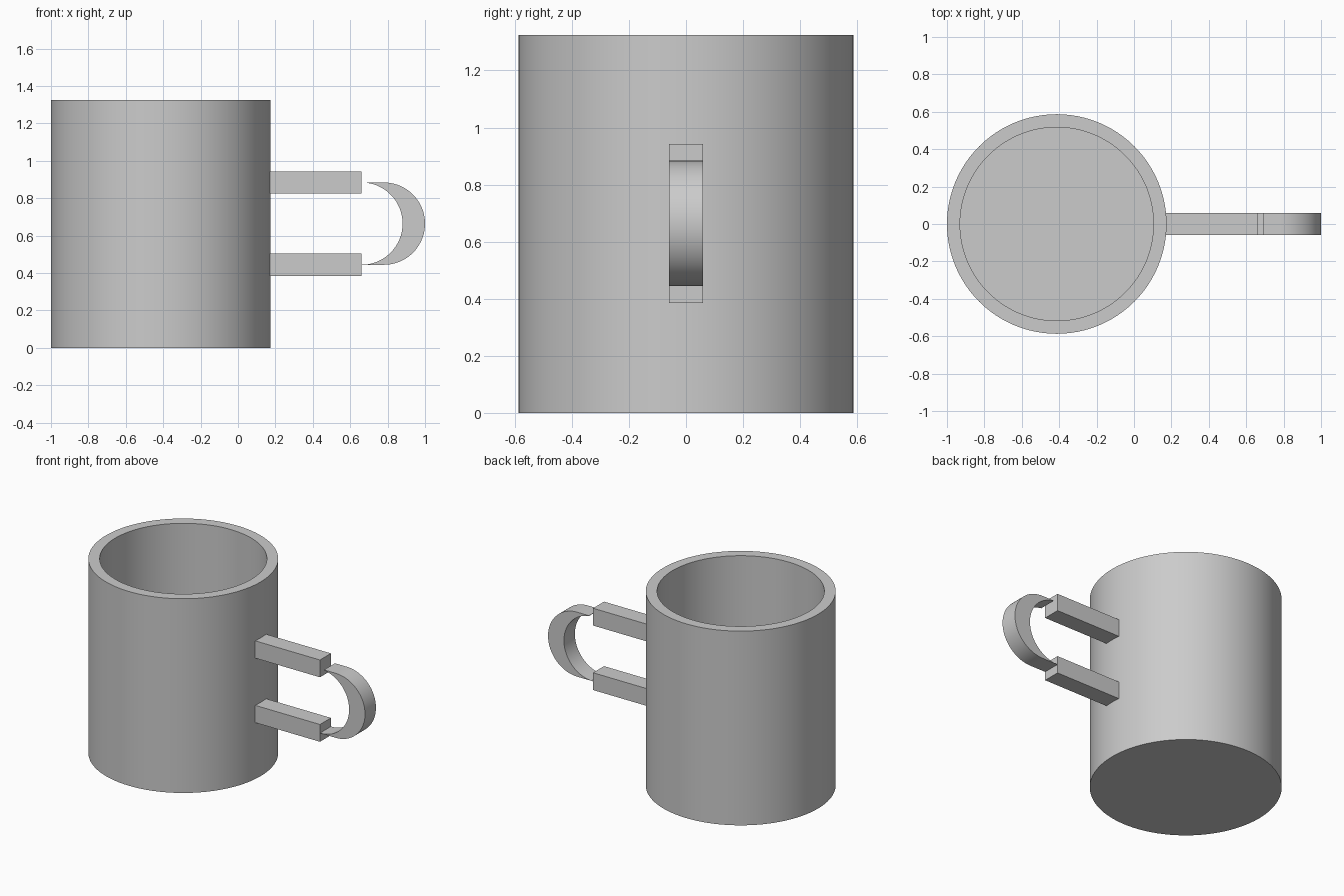
import bpy, bmesh
from math import sin, cos, pi, radians

old = bpy.data.objects.get("Cube")
if old:
    bpy.data.objects.remove(old, do_unlink=True)

CUP_X, OUTER_R, INNER_R, HEIGHT, FLOOR = -0.413, 0.587, 0.517, 1.325, 0.07
HALF_W = 0.059          # half the handle width
MID_Z = 0.664           # handle centre height
BAR_END, BEND_X, BEND_R = 0.66, 0.78, 0.22

grey = bpy.data.materials.new("plain grey")
grey.use_nodes = True
GREY = (0.6, 0.6, 0.6, 1)
grey.diffuse_color = GREY
grey.node_tree.nodes["Principled BSDF"].inputs["Base Color"].default_value = GREY


def finish(name, bm, smooth=False):
    bmesh.ops.recalc_face_normals(bm, faces=bm.faces)
    mesh = bpy.data.meshes.new(name)
    bm.to_mesh(mesh)
    bm.free()
    mesh.materials.append(grey)
    obj = bpy.data.objects.new(name, mesh)
    bpy.context.collection.objects.link(obj)
    if smooth:
        bpy.ops.object.select_all(action='DESELECT')
        obj.select_set(True)
        bpy.context.view_layer.objects.active = obj
        bpy.ops.object.shade_smooth_by_angle(angle=radians(30))
    return obj


# Cup: rings from the underside, over the rim and down to the inner floor
bm = bmesh.new()
SEGS = 96
rings = []
for r, z in ((OUTER_R, 0), (OUTER_R, HEIGHT), (INNER_R, HEIGHT), (INNER_R, FLOOR)):
    rings.append([bm.verts.new((CUP_X + r * cos(2 * pi * i / SEGS),
                                r * sin(2 * pi * i / SEGS), z)) for i in range(SEGS)])
for a, b in zip(rings, rings[1:]):
    for i in range(SEGS):
        j = (i + 1) % SEGS
        bm.faces.new((a[i], a[j], b[j], b[i]))
bm.faces.new(rings[0])
bm.faces.new(rings[-1])
finish("cup_body", bm, True)

# Handle bars, set slightly into the cup wall
BAR_START = 0.13
for name, side in (("upper_handle_bar", 1), ("lower_handle_bar", -1)):
    bm = bmesh.new()
    bmesh.ops.create_cube(bm, size=1)
    for v in bm.verts:
        v.co.x = BAR_START if v.co.x < 0 else BAR_END
        v.co.y *= 2 * HALF_W
        v.co.z = MID_Z + side * BEND_R + v.co.z * 2 * HALF_W
    finish(name, bm)

# Crescent bend: two equal arcs, offset sideways, tapering to thin tips
STEPS = 40
inner, outer = [], []
for i in range(STEPS + 1):
    t = -pi / 2 + i / STEPS * radians(172)
    inner.append((BAR_END + BEND_R * cos(t), MID_Z + BEND_R * sin(t)))
    t = -pi / 2 + i / STEPS * pi
    outer.append((BEND_X + BEND_R * cos(t), MID_Z + BEND_R * sin(t)))
outer.append((inner[-1][0], MID_Z + BEND_R))
inner.append(inner[-1])
bm = bmesh.new()
front, back = [[[bm.verts.new((x, y, z)) for x, z in path] for path in (inner, outer)]
               for y in (-HALF_W, HALF_W)]
for i in range(len(inner) - 1):
    for a, b in ((front[0], front[1]), (back[0], back[1]),
                 (front[0], back[0]), (front[1], back[1])):
        bm.faces.new((a[i], a[i + 1], b[i + 1], b[i]))
for k in (0, -1):
    bm.faces.new((front[0][k], front[1][k], back[1][k], back[0][k]))
bmesh.ops.remove_doubles(bm, verts=bm.verts, dist=0.0001)
finish("handle_bend", bm, True)
